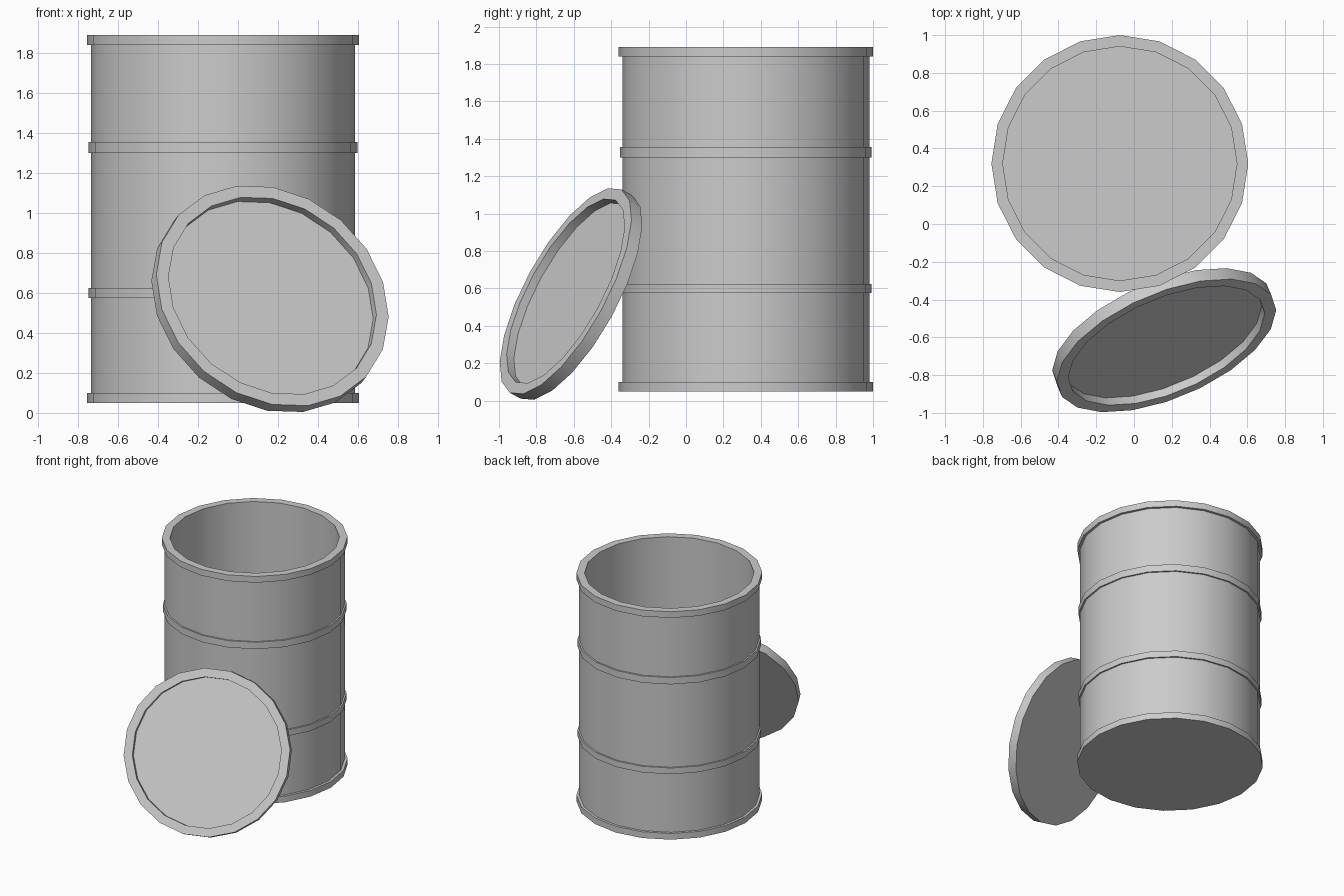
import bpy, bmesh
from math import cos, sin, radians, tau
from mathutils import Matrix, Vector

if "Cube" in bpy.data.objects:
    bpy.data.objects.remove(bpy.data.objects["Cube"])

SIDES = 20


def lathe(name, profile, phase=0.0):
    """Revolve an (r, z) profile and cap both ends with flat polygons."""
    bm = bmesh.new()
    rings = []
    for r, z in profile:
        rings.append([bm.verts.new((r * cos(phase + tau * k / SIDES),
                                    r * sin(phase + tau * k / SIDES), z))
                      for k in range(SIDES)])
    for a, b in zip(rings, rings[1:]):
        for k in range(SIDES):
            n = (k + 1) % SIDES
            bm.faces.new((a[k], a[n], b[n], b[k]))
    bm.faces.new(rings[0][::-1])
    bm.faces.new(rings[-1])
    mesh = bpy.data.meshes.new(name)
    bm.to_mesh(mesh)
    bm.free()
    ob = bpy.data.objects.new(name, mesh)
    bpy.context.collection.objects.link(ob)
    bpy.ops.object.select_all(action='DESELECT')
    ob.select_set(True)
    bpy.context.view_layer.objects.active = ob
    bpy.ops.object.shade_smooth_by_angle(angle=radians(30))
    return ob


# Open barrel: outer wall with rims and two hoops, then inner wall and floor
BODY, RIM, HOOP, INNER = 0.66, 0.68, 0.672, 0.62
profile = [(RIM, 0.05), (RIM, 0.10), (BODY, 0.10)]
for low, high in ((0.575, 0.625), (1.30, 1.355)):
    profile += [(BODY, low), (HOOP, low), (HOOP, high), (BODY, high)]
profile += [(BODY, 1.84), (RIM, 1.84), (RIM, 1.89), (INNER, 1.89), (INNER, 0.10)]
barrel = lathe("barrel", profile)
barrel.location = (-0.075, 0.32, 0)

# Lid: shallow dish with a raised rim, leaning against the barrel
lid = lathe("lid", [(0.62, -0.035), (0.62, 0.035), (0.555, 0.035), (0.555, -0.012)],
            phase=radians(7))
turn = radians(23)
normal = Vector((0.893 * sin(turn), -0.893 * cos(turn), 0.45)).normalized()
across = Vector((cos(turn), sin(turn), 0))
up = normal.cross(across)
rot = Matrix((across, up, normal)).transposed().to_4x4()
lid.matrix_world = Matrix.Translation((0.16, -0.615, 0.57)) @ rot
